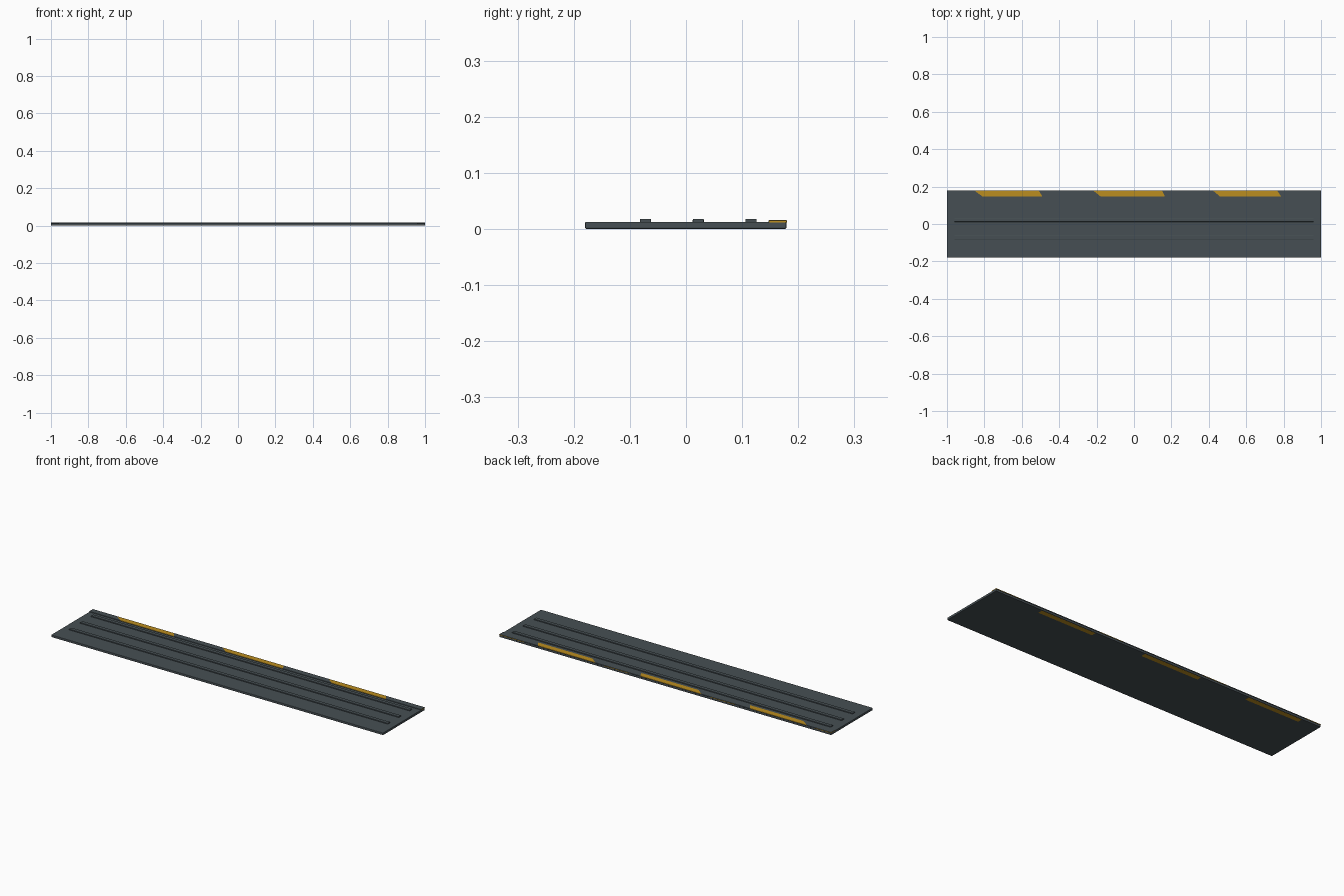
import bpy, bmesh
from mathutils import Vector

if "Cube" in bpy.data.objects:
    bpy.data.objects.remove(bpy.data.objects["Cube"])


def material(name, rgb):
    m = bpy.data.materials.new(name)
    m.diffuse_color = (*rgb, 1)
    m.use_nodes = True
    m.node_tree.nodes["Principled BSDF"].inputs["Base Color"].default_value = m.diffuse_color
    return m


GREY = material("slate grey", (0.061, 0.078, 0.087))
YELLOW = material("warning yellow", (0.50, 0.27, 0.014))


def box(name, lo, hi, mats, bevel=0.0, segments=2, edit=None):
    lo, hi = Vector(lo), Vector(hi)
    bm = bmesh.new()
    bmesh.ops.create_cube(bm, size=1)
    for v in bm.verts:
        v.co = Vector([(lo[i] + hi[i]) / 2 + v.co[i] * (hi[i] - lo[i]) for i in range(3)])
    if edit:
        edit(bm)
    me = bpy.data.meshes.new(name)
    bm.to_mesh(me)
    bm.free()
    for m in mats:
        me.materials.append(m)
    ob = bpy.data.objects.new(name, me)
    bpy.context.collection.objects.link(ob)
    if bevel:
        mod = ob.modifiers.new("soft edges", "BEVEL")
        mod.width = bevel
        mod.segments = segments
        mod.limit_method = "ANGLE"
    return ob


# main plank
box("plank", (-1, -0.18, 0.0003), (1, 0.179, 0.013), [GREY], 0.0025)

# three raised grip ribs
for i, y in enumerate((-0.072, 0.022, 0.116)):
    box(f"grip_rib_{i + 1}", (-0.96, y - 0.01, 0.011), (0.96, y + 0.01, 0.018), [GREY], 0.0015)

# hazard edge strip: slanted yellow bands on top, shorter bands on the back face
Y0, Y1 = 0.147, 0.18
TOP = [((-0.855, -0.81), (-0.51, -0.49)),
       ((-0.22, -0.178), (0.15, 0.165)),
       ((0.42, 0.46), (0.765, 0.787))]      # (x at back, x at inner side)
BACK = [(-1.01, -0.90), (-0.42, -0.27), (0.215, 0.365), (0.85, 1.01)]


def line_x(line, y):
    return line[0] + (line[1] - line[0]) * (Y1 - y) / (Y1 - Y0)


def paint_strip(bm):
    cuts = [line for band in TOP for line in band] + [(x, x) for band in BACK for x in band]
    for a, b in cuts:
        normal = Vector((Y1 - Y0, b - a, 0)).normalized()
        bmesh.ops.bisect_plane(bm, geom=bm.verts[:] + bm.edges[:] + bm.faces[:],
                               plane_co=(a, Y1, 0), plane_no=normal)
    bm.normal_update()
    for f in bm.faces:
        c, n = f.calc_center_median(), f.normal
        if n.z > 0.9:
            on = any(line_x(l, c.y) < c.x < line_x(r, c.y) for l, r in TOP)
        elif n.y > 0.9:
            on = any(l < c.x < r for l, r in BACK)
        else:
            on = abs(n.x) > 0.9
        f.material_index = int(on)


box("hazard_strip", (-1, Y0, 0.011), (1, Y1, 0.0158), [GREY, YELLOW], 0.0008, 1, paint_strip)

# yellow bands on the underside
for i, (l, r) in enumerate(((-0.885, -0.56), (-0.265, 0.08), (0.385, 0.715))):
    box(f"underside_band_{i + 1}", (l, 0.15, 0), (r, 0.176, 0.0008), [YELLOW])
